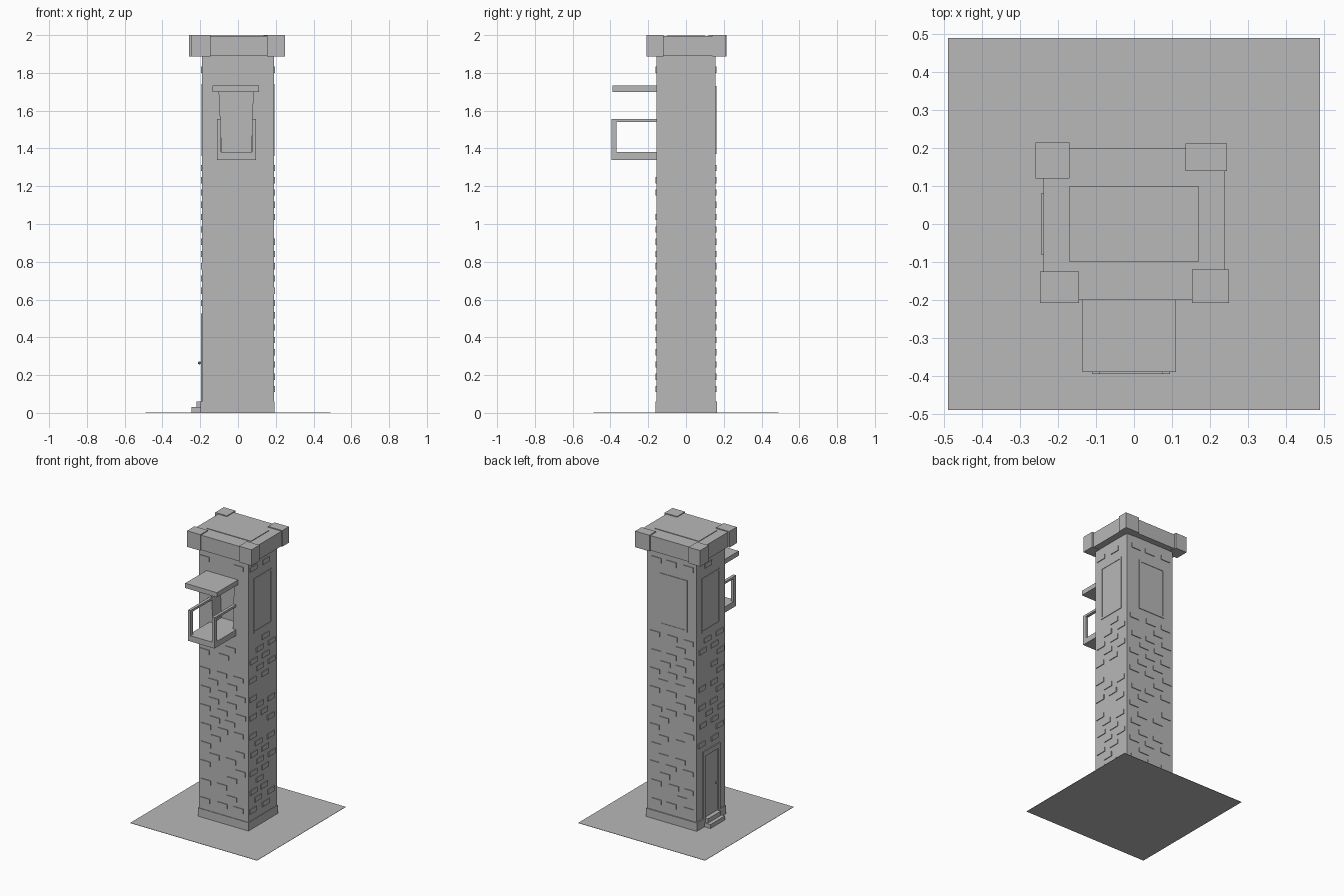
import bpy, bmesh, random
from mathutils import Vector

if "Cube" in bpy.data.objects:
    bpy.data.objects.remove(bpy.data.objects["Cube"])

random.seed(4)
stone = bpy.data.materials.new("stone grey")
stone.diffuse_color = (0.48, 0.48, 0.48, 1)
stone.use_nodes = True
stone.node_tree.nodes["Principled BSDF"].inputs["Base Color"].default_value = stone.diffuse_color


def finish(name, bm):
    bmesh.ops.recalc_face_normals(bm, faces=bm.faces[:])
    me = bpy.data.meshes.new(name)
    bm.to_mesh(me)
    bm.free()
    me.materials.append(stone)
    ob = bpy.data.objects.new(name, me)
    bpy.context.collection.objects.link(ob)
    return ob


def add_box(bm, x0, x1, y0, y1, z0, z1):
    vs = bmesh.ops.create_cube(bm, size=1)["verts"]
    for v in vs:
        v.co = Vector((x0 if v.co.x < 0 else x1,
                       y0 if v.co.y < 0 else y1,
                       z0 if v.co.z < 0 else z1))
    return vs


def boxes(name, *specs):
    bm = bmesh.new()
    for s in specs:
        add_box(bm, *s)
    return finish(name, bm)


W, D = 0.19, 0.157   # half width and half depth of the shaft


def on_wall(side, a0, a1, z0, z1, out, inn=0.004):
    """Box limits on a wall; a runs along the wall."""
    return {"front": (a0, a1, -D - out, -D + inn, z0, z1),
            "back": (a0, a1, D - inn, D + out, z0, z1),
            "right": (W - inn, W + out, a0, a1, z0, z1),
            "left": (-W - out, -W + inn, a0, a1, z0, z1)}[side]


# ground sheet
boxes("ground", (-0.49, 0.49, -0.49, 0.49, 0, 0.002))

# shaft with a tapered balcony doorway cut into the front
shaft = boxes("tower_shaft", (-W, W, -D, D, 0, 1.9))
bm = bmesh.new()
for v in add_box(bm, -0.1, 0.08, -0.3, -0.06, 1.38, 1.7):
    if v.co.z < 1.5:
        v.co.x = -0.085 if v.co.x < 0 else 0.07
cutter = finish("doorway_cutter", bm)
cutter.hide_render = True
mod = shaft.modifiers.new("doorway", "BOOLEAN")
mod.operation = "DIFFERENCE"
mod.solver = "EXACT"
mod.object = cutter
bpy.context.view_layer.objects.active = shaft
bpy.ops.object.modifier_apply(modifier="doorway")
bpy.data.objects.remove(cutter)

# plinth and door steps
boxes("plinth", (-0.198, 0.194, -0.161, 0.164, 0, 0.06))
boxes("door_steps", (-0.245, -0.19, -0.08, 0.08, 0, 0.03),
      (-0.22, -0.19, -0.07, 0.07, 0.03, 0.06))

# entrance door on the left side
boxes("door_frame", on_wall("left", 0.065, 0.09, 0.06, 0.525, 0.007),
      on_wall("left", -0.10, -0.075, 0.06, 0.525, 0.007),
      on_wall("left", -0.075, 0.065, 0.49, 0.525, 0.007))
boxes("door_leaf", on_wall("left", -0.075, 0.065, 0.06, 0.49, 0.002))
bm = bmesh.new()
bmesh.ops.create_icosphere(bm, subdivisions=1, radius=0.009)
bmesh.ops.translate(bm, verts=bm.verts[:], vec=(-0.204, -0.045, 0.265))
finish("door_knob", bm)


# window frames with a slim pane on three sides
def window(side, a0, a1, z0, z1, t=0.012):
    boxes(side + "_window_frame",
          on_wall(side, a0, a0 + t, z0, z1, 0.004),
          on_wall(side, a1 - t, a1, z0, z1, 0.004),
          on_wall(side, a0 + t, a1 - t, z0, z0 + t, 0.004),
          on_wall(side, a0 + t, a1 - t, z1 - t, z1, 0.004))
    boxes(side + "_window_pane", on_wall(side, a0 + t, a1 - t, z0 + t, z1 - t, 0.001))


window("left", -0.10, 0.10, 1.36, 1.74)
window("right", -0.10, 0.10, 1.36, 1.74)
window("back", -0.12, 0.09, 1.37, 1.73)

# scattered raised bricks in staggered courses
keep_clear = {"front": [(-0.15, 0.13, 1.30, 1.76)],
              "back": [(-0.13, 0.10, 1.35, 1.75)],
              "right": [(-0.11, 0.11, 1.34, 1.76)],
              "left": [(-0.11, 0.11, 1.34, 1.76), (-0.11, 0.10, 0, 0.54)]}
for side, holes in keep_clear.items():
    half = W if side in ("front", "back") else D
    bm = bmesh.new()
    z, row = 0.11, 0
    while z < 1.84:
        a = -half + 0.015 + (0.065 if row % 2 else 0)
        while a < half - 0.05:
            a0 = a + random.uniform(-0.01, 0.01)
            a1 = min(a0 + 0.075, half - 0.005)
            blocked = any(a1 > h[0] and a0 < h[1] and z + 0.035 > h[2] and z < h[3]
                          for h in holes)
            if not blocked and random.random() < 0.8:
                add_box(bm, *on_wall(side, a0, a1, z, z + 0.033, 0.005))
            a += 0.13
        z += 0.065
        row += 1
    finish(side + "_bricks", bm)

# balcony floor, corner posts and side rails
boxes("balcony_floor", (-0.11, 0.095, -0.395, -D, 1.34, 1.38))
for name, x0 in (("left", -0.11), ("right", 0.075)):
    boxes(name + "_balcony_rail",
          (x0, x0 + 0.02, -0.395, -0.368, 1.38, 1.555),
          (x0, x0 + 0.02, -0.368, -D, 1.54, 1.555))

# canopy over the balcony
boxes("balcony_canopy", (-0.135, 0.11, -0.39, -D, 1.70, 1.733))

# parapet cap with uneven corner blocks and roof strip
boxes("roof_slab", (-0.238, 0.238, -0.2, 0.2, 1.89, 1.994))
boxes("roof_strip", (-0.17, 0.17, -0.1, 0.1, 1.99, 1.998))
boxes("roof_corner_blocks",
      (-0.26, -0.17, 0.12, 0.215, 1.888, 2.0),
      (0.135, 0.245, 0.14, 0.212, 1.888, 2.0),
      (0.153, 0.25, -0.208, -0.12, 1.888, 2.0),
      (-0.248, -0.145, -0.208, -0.125, 1.888, 2.0))
